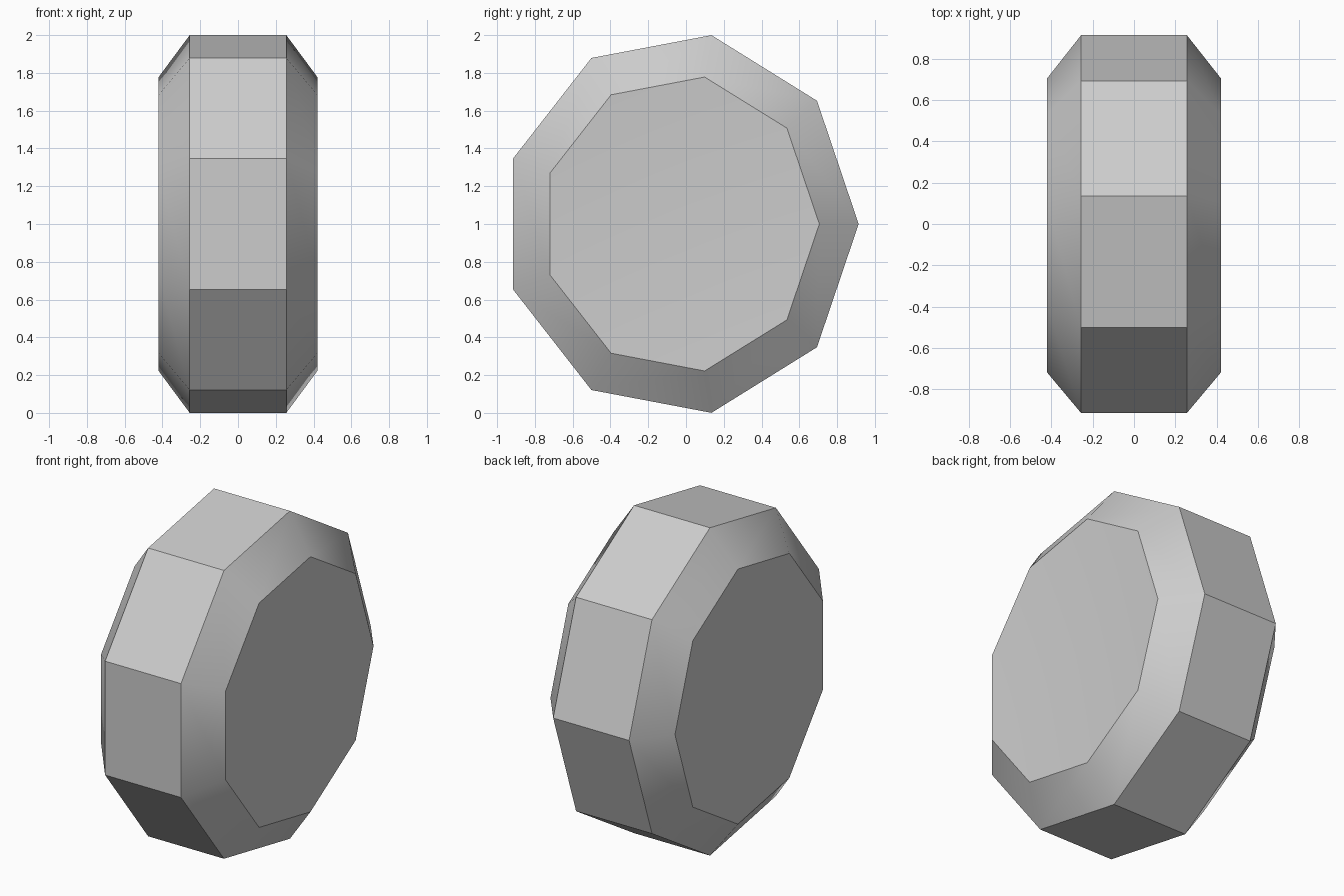
import bpy, bmesh, math

old = bpy.data.objects.get("Cube")
if old:
    bpy.data.objects.remove(old, do_unlink=True)

# Single flat grey
grey = bpy.data.materials.new("plain_grey")
colour = (0.604, 0.604, 0.604, 1)
grey.use_nodes = True
grey.diffuse_color = colour
grey.node_tree.nodes["Principled BSDF"].inputs["Base Color"].default_value = colour

SIDES = 9
CENTRE_Y = -0.029
HALF_WIDTH = 0.42
DISH_DEPTH = 0.04


def ring(bm, x, radius_y, radius_z):
    """Nine-sided loop of vertices with a corner pointing to the back."""
    angles = [math.tau * i / SIDES for i in range(SIDES)]
    return [bm.verts.new((x, CENTRE_Y + radius_y * math.cos(a),
                          1 + radius_z * math.sin(a))) for a in angles]


def dished_cap(bm, rim, x):
    """Shallow hollow from the rim to a sunken hub point."""
    hub = bm.verts.new((x, CENTRE_Y, 1))
    for i in range(SIDES):
        bm.faces.new((rim[i], rim[(i + 1) % SIDES], hub))


# Wheel: dished cap, bevel, tread, bevel, dished cap
bm = bmesh.new()
rings = [ring(bm, x, ry, rz) for x, ry, rz in (
    (-HALF_WIDTH, 0.735, 0.79), (-0.256, 0.943, 1.015),
    (0.256, 0.943, 1.015), (HALF_WIDTH, 0.735, 0.79))]
for a, b in zip(rings, rings[1:]):
    for i in range(SIDES):
        j = (i + 1) % SIDES
        bm.faces.new((a[i], a[j], b[j], b[i]))
dished_cap(bm, rings[0], DISH_DEPTH - HALF_WIDTH)
dished_cap(bm, rings[-1], HALF_WIDTH - DISH_DEPTH)
bmesh.ops.recalc_face_normals(bm, faces=bm.faces)

mesh = bpy.data.meshes.new("wheel")
bm.to_mesh(mesh)
bm.free()
mesh.materials.append(grey)
wheel = bpy.data.objects.new("wheel", mesh)
bpy.context.collection.objects.link(wheel)

# Smooth the bevels and dishes while keeping tread and rim edges crisp
bpy.ops.object.select_all(action='DESELECT')
wheel.select_set(True)
bpy.context.view_layer.objects.active = wheel
bpy.ops.object.shade_smooth_by_angle(angle=math.radians(34))
